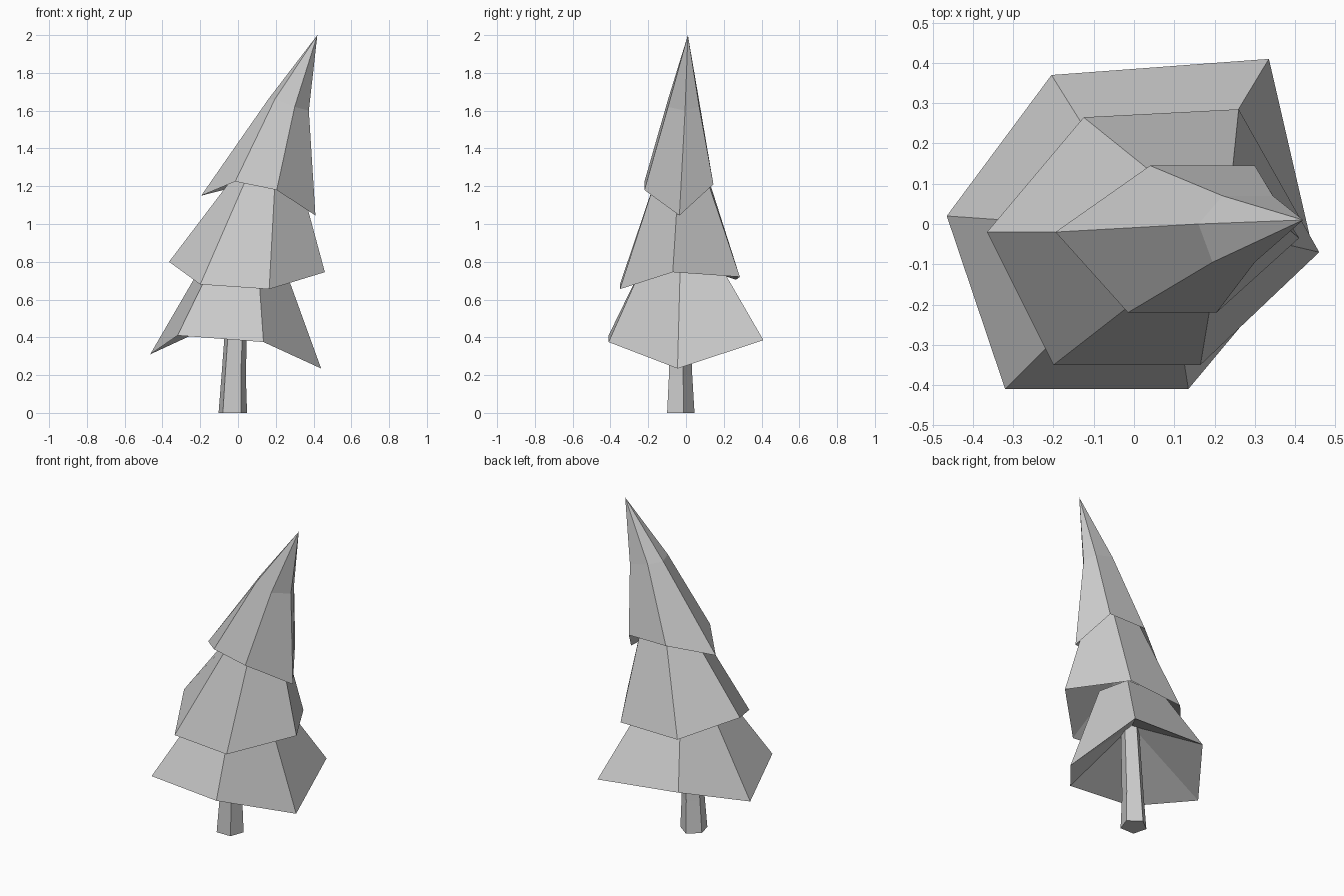
import bpy

cube = bpy.data.objects.get("Cube")
if cube:
    bpy.data.objects.remove(cube, do_unlink=True)

grey = bpy.data.materials.new("plain_grey")
grey.use_nodes = True
grey.diffuse_color = (0.6, 0.6, 0.6, 1)
grey.node_tree.nodes["Principled BSDF"].inputs["Base Color"].default_value = (0.6, 0.6, 0.6, 1)


def loft(name, rings, bottom=None, tip=None):
    """Skin counter-clockwise rings from low to high; ends are points or flat caps."""
    n = len(rings[0])
    verts = [p for ring in rings for p in ring]
    faces = []
    for r in range(len(rings) - 1):
        for i in range(n):
            j = (i + 1) % n
            faces.append((r * n + i, r * n + j, (r + 1) * n + j, (r + 1) * n + i))
    last = (len(rings) - 1) * n
    for point, start, up in ((bottom, 0, False), (tip, last, True)):
        loop = [start + i for i in range(n)]
        if not up:
            loop.reverse()
        if point is None:
            faces.append(loop)
        else:
            verts.append(point)
            faces += [(loop[i], loop[(i + 1) % n], len(verts) - 1) for i in range(n)]
    mesh = bpy.data.meshes.new(name)
    mesh.from_pydata(verts, [], faces)
    mesh.materials.append(grey)
    obj = bpy.data.objects.new(name, mesh)
    bpy.context.collection.objects.link(obj)
    return obj


def level(points, z):
    return [(x, y, z) for x, y in points]


# Five-sided trunk, slightly bent and tapered
foot = [(-.08, -.1), (.017, -.1), (.048, -.012), (-.03, .045), (-.103, -.012)]


def trunk_ring(z, shift, scale):
    return [(-.03 + shift + (x + .03) * scale, -.035 + (y + .035) * scale, z) for x, y in foot]


loft("trunk", [trunk_ring(0, 0, 1), trunk_ring(.2, .005, .85), trunk_ring(.68, .03, .7)])

# Branch tiers: ragged six-cornered rims, ordered left, front, right, back
loft("lower_branches", [
    [(-.465, .02, .31), (-.32, -.41, .41), (.135, -.41, .375),
     (.44, -.045, .235), (.335, .41, .385), (-.205, .37, .43)],
    level([(-.18, 0), (-.13, -.22), (.105, -.22), (.235, -.03), (.19, .17), (-.08, .17)], .8),
], bottom=(0, -.02, .65))

loft("middle_branches", [
    [(-.365, -.02, .8), (-.2, -.35, .68), (.165, -.35, .655),
     (.46, -.07, .745), (.26, .285, .72), (-.125, .265, .705)],
    level([(.015, -.02), (.07, -.14), (.2, -.14), (.31, -.035), (.24, .09), (.08, .1)], 1.3),
], bottom=(.06, -.02, 1.0))

# Top tier bends over to a leaning point
loft("top_branches", [
    [(-.195, -.02, 1.15), (-.015, -.22, 1.225), (.205, -.22, 1.18),
     (.41, -.035, 1.045), (.3, .145, 1.21), (.04, .145, 1.21)],
    [(.16, 0, 1.66), (.195, -.095, 1.66), (.3, -.095, 1.62),
     (.375, -.005, 1.6), (.345, .07, 1.62), (.22, .07, 1.65)],
], bottom=(.15, -.02, 1.4), tip=(.42, .01, 2.0))
